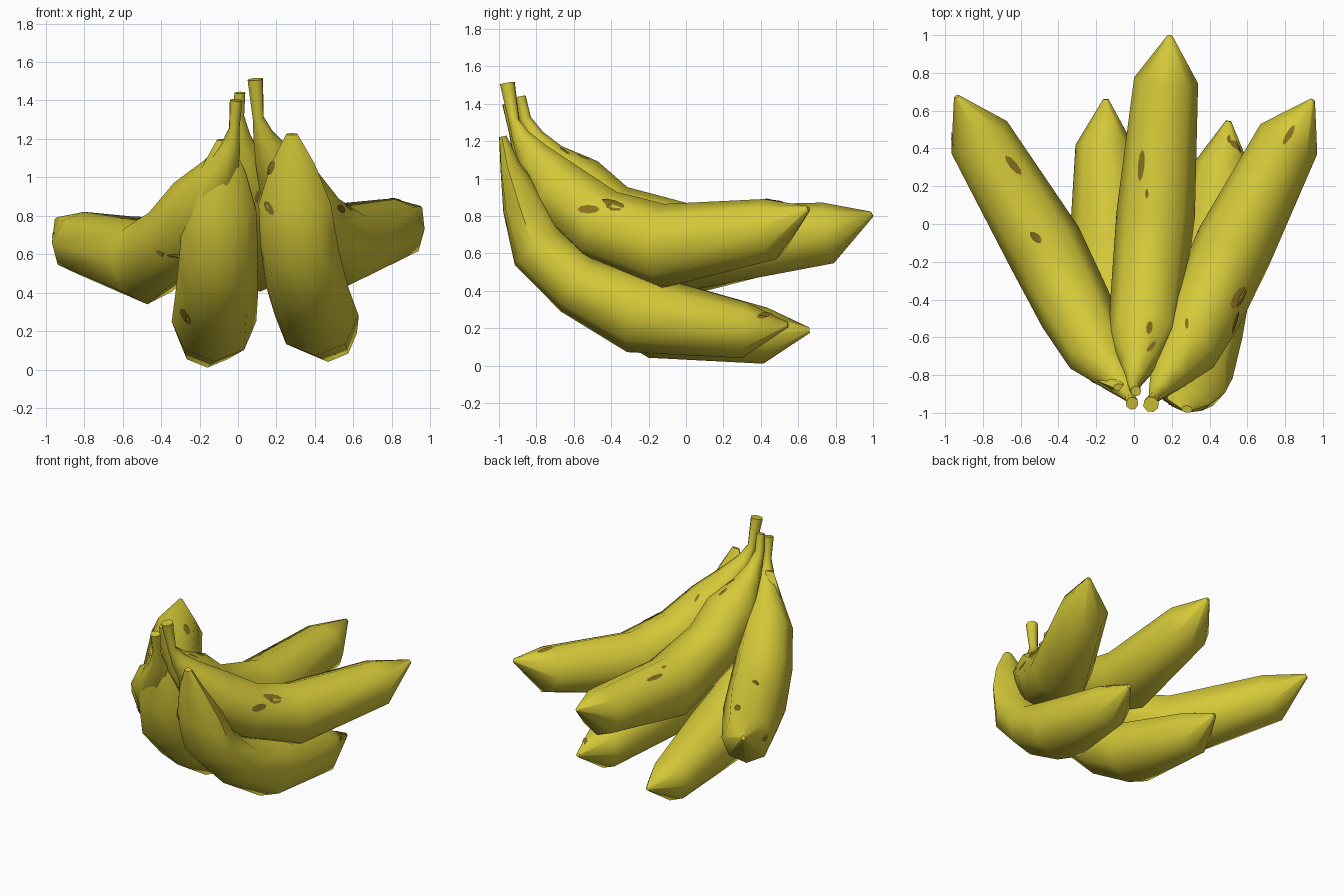
import bpy, bmesh, math
from mathutils import Vector
from mathutils.bvhtree import BVHTree

if "Cube" in bpy.data.objects:
    bpy.data.objects.remove(bpy.data.objects["Cube"])

SIDES = 8


def material(name, rgb):
    m = bpy.data.materials.new(name)
    m.diffuse_color = (*rgb, 1)
    m.use_nodes = True
    m.node_tree.nodes["Principled BSDF"].inputs["Base Color"].default_value = m.diffuse_color
    return m


yellow = material("banana_yellow", (0.66, 0.58, 0.04))
brown = material("ripe_brown", (0.24, 0.165, 0.014))
trees = []


def finish(name, bm, mat):
    me = bpy.data.meshes.new(name)
    bm.to_mesh(me)
    me.materials.append(mat)
    ob = bpy.data.objects.new(name, me)
    bpy.context.collection.objects.link(ob)
    return ob


def banana(name, rings):
    """Loft along a bent path; each ring is x, y, z, half width, half thickness."""
    pts = [Vector(r[:3]) for r in rings]
    d = pts[-1] - pts[0]
    side = Vector((d.y, -d.x, 0)).normalized()
    bm = bmesh.new()
    loops = []
    for i, r in enumerate(rings):
        t = (pts[min(i + 1, len(pts) - 1)] - pts[max(i - 1, 0)]).normalized()
        n = side.cross(t).normalized()
        w, h = r[3], r[-1]
        loops.append([bm.verts.new(pts[i] + side * w * math.cos(a) + n * h * math.sin(a))
                      for a in (2 * math.pi * k / SIDES for k in range(SIDES))])
    for a, b in zip(loops, loops[1:]):
        for k in range(SIDES):
            j = (k + 1) % SIDES
            bm.faces.new((a[k], a[j], b[j], b[k]))
    bm.faces.new(loops[0])
    bm.faces.new(loops[-1])
    bmesh.ops.recalc_face_normals(bm, faces=bm.faces)
    trees.append(BVHTree.FromBMesh(bm))
    ob = finish(name, bm, yellow)
    bm.free()
    bpy.ops.object.select_all(action='DESELECT')
    ob.select_set(True)
    bpy.context.view_layer.objects.active = ob
    bpy.ops.object.shade_smooth_by_angle(angle=math.radians(60))


# upper three bananas with long stems
banana("upper_middle_banana", [
    (0.01, -0.885, 1.44, .028), (0.0, -0.86, 1.32, .032), (0.01, -0.81, 1.22, .055),
    (0.025, -0.74, 1.11, .10), (0.05, -0.60, 0.96, .185), (0.07, -0.40, 0.78, .195),
    (0.115, 0.05, 0.63, .208, .225), (0.17, 0.76, 0.71, .17, .165), (0.19, 0.995, 0.81, .015)])
banana("upper_right_banana", [
    (0.09, -0.955, 1.51, .042), (0.105, -0.92, 1.31, .03), (0.13, -0.88, 1.22, .055),
    (0.18, -0.81, 1.11, .10), (0.27, -0.68, 0.94, .17), (0.38, -0.45, 0.75, .20),
    (0.53, -0.12, 0.64, .21, .225), (0.82, 0.45, 0.73, .17, .165), (0.945, 0.655, 0.84, .015)])
banana("upper_left_banana", [
    (-0.01, -0.95, 1.40, .034), (-0.02, -0.92, 1.25, .028), (-0.04, -0.88, 1.15, .055),
    (-0.09, -0.81, 1.04, .10), (-0.19, -0.68, 0.88, .17), (-0.31, -0.45, 0.69, .20),
    (-0.475, -0.12, 0.565, .21, .225), (-0.82, 0.46, 0.66, .17, .165), (-0.94, 0.675, 0.78, .015)])

# lower two bananas share one bend: y, z, half width, half thickness
bend = [(-0.98, 1.225, .03, .02), (-0.94, 1.07, .115, .055), (-0.865, 0.86, .19, .12),
        (-0.785, 0.63, .205, .16), (-0.575, 0.43, .215, .17), (-0.26, 0.28, .22, .215),
        (0.31, 0.19, .15, .15), (0.545, 0.22, .015, .015)]


def lower(name, xs, dy, dz):
    banana(name, [(x, y + dy, z + dz, w, h) for x, (y, z, w, h) in zip(xs, bend)])


lower("lower_right_banana", (.28, .285, .295, .32, .36, .41, .47, .50), 0, 0)
lower("lower_left_banana", (-.08, -.08, -.095, -.10, -.11, -.125, -.16, -.15), .115, -.03)


# brown blemishes: thin patches projected along a view direction
def spots(name, direction, u, v, origin, items):
    direction, u, v, origin = map(Vector, (direction, u, v, origin))
    bm = bmesh.new()

    def hit(a, b):
        best = None
        for t in trees:
            loc, nor, _, dist = t.ray_cast(origin + u * a + v * b, direction)
            if loc is not None and (best is None or dist < best[1]):
                best = (loc + nor * .005, dist)
        return best

    for a, b, length, width, deg in items:
        c, s = math.cos(math.radians(deg)), math.sin(math.radians(deg))
        hits = [hit(a, b)]
        for k in range(8):
            p = length / 2 * math.cos(k * math.pi / 4)
            q = width / 2 * math.sin(k * math.pi / 4)
            hits.append(hit(a + p * c - q * s, b + p * s + q * c))
        if any(h is None for h in hits) or max(h[1] for h in hits) - min(h[1] for h in hits) > .15:
            continue
        vs = [bm.verts.new(h[0]) for h in hits]
        for k in range(8):
            f = bm.faces.new((vs[0], vs[1 + k], vs[1 + (k + 1) % 8]))
            f.normal_update()
            if f.normal.dot(direction) > 0:
                f.normal_flip()
    finish(name, bm, brown)
    bm.free()


spots("top_spots", (0, 0, -1), (1, 0, 0), (0, 1, 0), (0, 0, 3), [
    (-.64, .31, .13, .04, -50), (-.52, -.07, .08, .04, -45), (.04, .31, .17, .035, 85),
    (.07, .16, .05, .018, 90), (.82, .47, .12, .03, 60), (.55, -.39, .14, .055, 60),
    (.08, -.55, .07, .035, 80), (.09, -.65, .07, .025, 50), (.28, -.53, .06, .02, 90),
    (.5, .45, .04, .02, 90)])
spots("front_spots", (0, 1, 0), (1, 0, 0), (0, 0, 1), (0, -3, 0), [
    (-.305, .5, .13, .03, 90), (-.27, .28, .09, .035, -60), (-.335, .36, .05, .015, 90),
    (.165, .84, .08, .035, -60), (.175, 1.05, .08, .035, 70), (.1, .9, .07, .025, 80)])
spots("right_spots", (-1, 0, 0), (0, 1, 0), (0, 0, 1), (3, 0, 0), [
    (-.52, .835, .12, .045, 0), (-.41, .855, .04, .02, 30), (.41, .265, .07, .03, 10)])
spots("left_spots", (1, 0, 0), (0, 1, 0), (0, 0, 1), (-3, 0, 0), [
    (-.6, .6, .06, .03, 40), (.45, .7, .08, .03, 0)])
